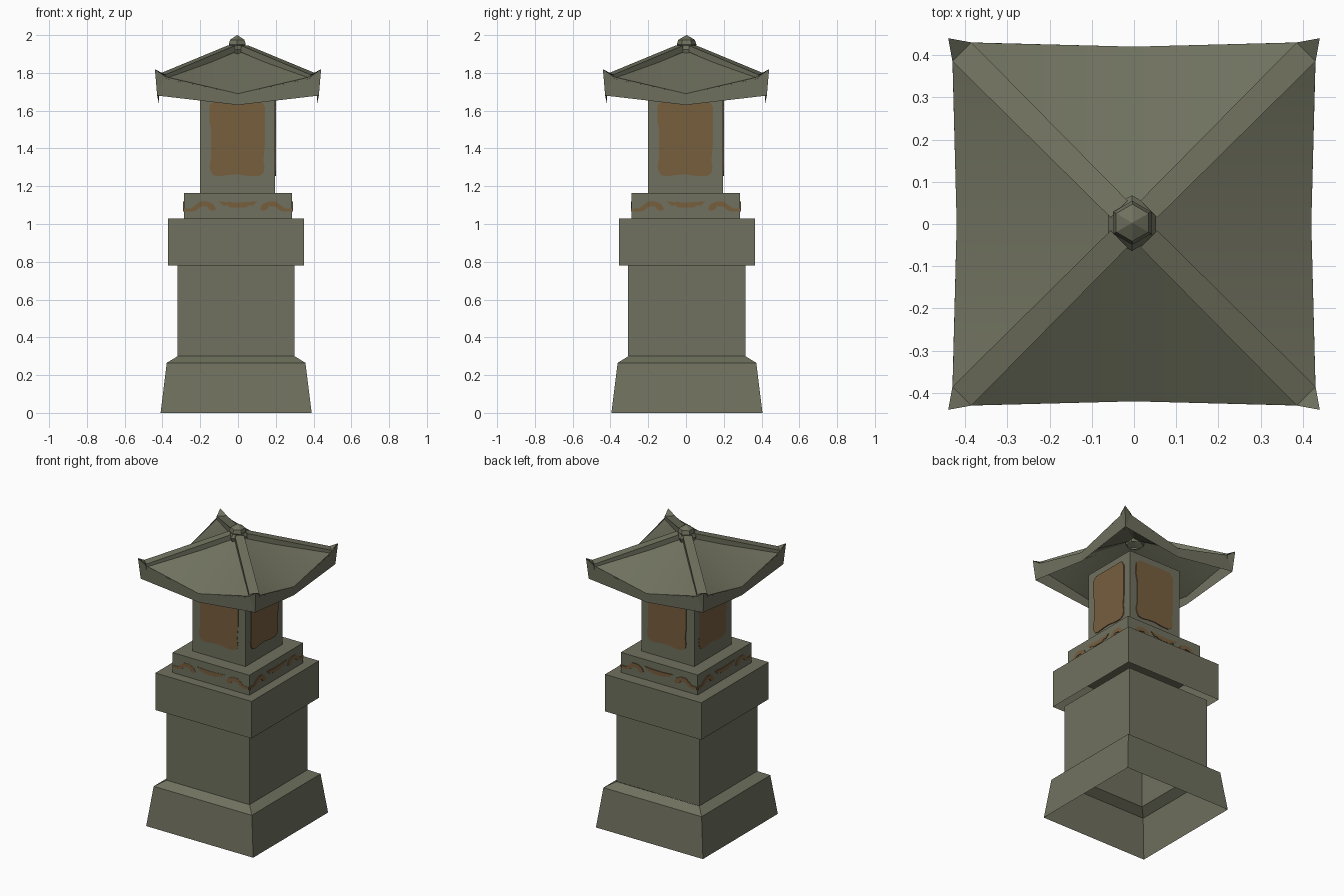
import bpy, math
from mathutils import Vector, Matrix

if "Cube" in bpy.data.objects:
    bpy.data.objects.remove(bpy.data.objects["Cube"])


def material(name, rgb):
    m = bpy.data.materials.new(name)
    m.diffuse_color = (*rgb, 1)
    m.use_nodes = True
    m.node_tree.nodes["Principled BSDF"].inputs["Base Color"].default_value = m.diffuse_color
    return m


STONE = material("grey green stone", (0.160, 0.165, 0.112))
RUST = material("rusty brown", (0.185, 0.112, 0.048))


def build(name, verts, faces, mat, ref=(0, 0, 0), smooth=False):
    """Make a mesh whose faces all point away from ref."""
    vs = [Vector(v) for v in verts]
    ref = Vector(ref)
    out = []
    for f in faces:
        n = Vector((0, 0, 0))
        c = Vector((0, 0, 0))
        for i, a in enumerate(f):
            n += vs[a].cross(vs[f[(i + 1) % len(f)]])
            c += vs[a] / len(f)
        out.append(list(f) if n.dot(c - ref) >= 0 else list(reversed(f)))
    me = bpy.data.meshes.new(name)
    me.from_pydata(vs, [], out)
    me.materials.append(mat)
    ob = bpy.data.objects.new(name, me)
    bpy.context.collection.objects.link(ob)
    if smooth:
        bpy.ops.object.select_all(action='DESELECT')
        ob.select_set(True)
        bpy.context.view_layer.objects.active = ob
        bpy.ops.object.shade_smooth_by_angle(angle=math.radians(28))
    return ob


def tier(name, rings, cx=0, cy=0, top=False, sides=4, turn=math.pi / 4):
    """Stack of regular rings (half width, z), open below."""
    k = 1 / math.cos(math.pi / 4) if sides == 4 else 1
    verts, faces = [], []
    for h, z in rings:
        for i in range(sides):
            a = turn + i * math.tau / sides
            verts.append((cx + h * k * math.cos(a), cy + h * k * math.sin(a), z))
    for r in range(len(rings) - 1):
        for i in range(sides):
            j = (i + 1) % sides
            faces.append((r * sides + i, r * sides + j,
                          (r + 1) * sides + j, (r + 1) * sides + i))
    if top:
        faces.append(tuple(range(len(verts) - sides, len(verts))))
    zs = [z for _, z in rings]
    return build(name, verts, faces, STONE, (cx, cy, (zs[0] + zs[-1]) / 2))


def four(fn):
    """Call fn with each quarter turn."""
    for i, side in enumerate(("front", "right", "back", "left")):
        fn(side, Matrix.Rotation(i * math.pi / 2, 3, 'Z'))


# Stacked stone body; every tier is a hollow shell
tier("base", [(0.40, 0), (0.367, 0.265), (0.31, 0.30)], -0.01, 0.005)
tier("shaft", [(0.31, 0.30), (0.31, 0.78)], -0.01, 0.004)
tier("cap_block", [(0.36, 0.78), (0.36, 1.03)], -0.01, 0.005, True)
tier("upper_slab", [(0.287, 1.03), (0.287, 1.165)], 0, -0.002, True)
tier("lantern_column", [(0.198, 1.165), (0.198, 1.70)], -0.002, -0.002)


def plate(name, rot, outline, depth):
    """Thin painted plate facing outward on one side."""
    n = len(outline)
    verts = [rot @ Vector((u, -d, z)) for d in (depth, depth - 0.006)
             for u, z in outline]
    faces = [tuple(range(n))]
    faces += [(i, (i + 1) % n, n + (i + 1) % n, n + i) for i in range(n)]
    mid = sum(verts, Vector()) / len(verts)
    return build(name, verts, faces, RUST, mid)


# Worn, round-cornered painted panels on the column
PANEL = [(-0.145, 1.28), (-0.13, 1.258), (-0.10, 1.253), (-0.05, 1.26),
         (0.0, 1.262), (0.06, 1.253), (0.11, 1.253), (0.135, 1.27),
         (0.14, 1.30), (0.135, 1.34), (0.142, 1.42), (0.142, 1.62),
         (0.12, 1.655), (-0.12, 1.655), (-0.15, 1.63), (-0.152, 1.55),
         (-0.142, 1.50), (-0.142, 1.35), (-0.15, 1.31)]
# Scroll ornament on the slab: centre motif, arch and end blob
MOTIF = [(-0.105, 1.12), (-0.03, 1.115), (0.03, 1.115), (0.105, 1.12),
         (0.075, 1.095), (0.06, 1.10), (0.04, 1.087), (-0.04, 1.087),
         (-0.06, 1.10), (-0.075, 1.095)]
ARCH = [(0.115, 1.08), (0.13, 1.105), (0.16, 1.12), (0.20, 1.12),
        (0.225, 1.10), (0.245, 1.083), (0.283, 1.083), (0.283, 1.065),
        (0.24, 1.065), (0.215, 1.075), (0.20, 1.09), (0.165, 1.095),
        (0.15, 1.075), (0.13, 1.068)]


def paint(side, rot):
    plate(side + "_painted_panel", rot, PANEL, 0.202)
    plate(side + "_slab_motif", rot, MOTIF, 0.291)
    for s, label in ((1, "_slab_scroll_a"), (-1, "_slab_scroll_b")):
        plate(side + label, rot, [(u * s, z) for u, z in ARCH], 0.291)


four(paint)


# Roof: sloping sheet, upturned fascia and raised hip ridge per side
def roof(side, rot):
    pts = [(0, 0, 1.93), (-0.405, -0.405, 1.77), (-0.385, -0.43, 1.77),
           (0, -0.42, 1.69), (0.385, -0.43, 1.77), (0.405, -0.405, 1.77)]
    build(side + "_roof_slope", [rot @ Vector(p) for p in pts],
          [(0, i, i + 1) for i in range(1, 5)], STONE, (0, 0, 0), True)

    pts = [(-0.44, -0.44, 1.82), (-0.385, -0.43, 1.78), (0, -0.42, 1.69),
           (0.385, -0.43, 1.78), (0.44, -0.44, 1.82),
           (0.428, -0.428, 1.68), (0, -0.417, 1.63), (-0.428, -0.428, 1.68)]
    build(side + "_eave_fascia", [rot @ Vector(p) for p in pts],
          [(0, 1, 7), (1, 2, 6, 7), (2, 3, 5, 6), (3, 4, 5)],
          STONE, (0, 0, 1.7))

    # ridge strip with side walls, ending in the raised corner tip
    pts = [(0.015, -0.055, 1.945), (0.055, -0.015, 1.945),
           (0.385, -0.43, 1.79), (0.43, -0.385, 1.79), (0.44, -0.44, 1.82)]
    low = [(x, y, z - 0.035) for x, y, z in pts[:4]]
    build(side + "_hip_ridge", [rot @ Vector(p) for p in pts + low],
          [(0, 1, 3, 2), (2, 3, 4), (0, 2, 7, 5), (1, 3, 8, 6)],
          STONE, rot @ Vector((0.22, -0.22, 1.80)))


four(roof)

# Six-sided finial in two steps
tier("finial_collar", [(0.055, 1.895), (0.066, 1.925), (0.05, 1.945)],
     -0.005, 0.002, True, 6, math.pi / 2)
tier("finial_knob", [(0.042, 1.93), (0.052, 1.95), (0.044, 1.975), (0.001, 2.0)],
     -0.004, 0.003, True, 6, math.pi / 2)
